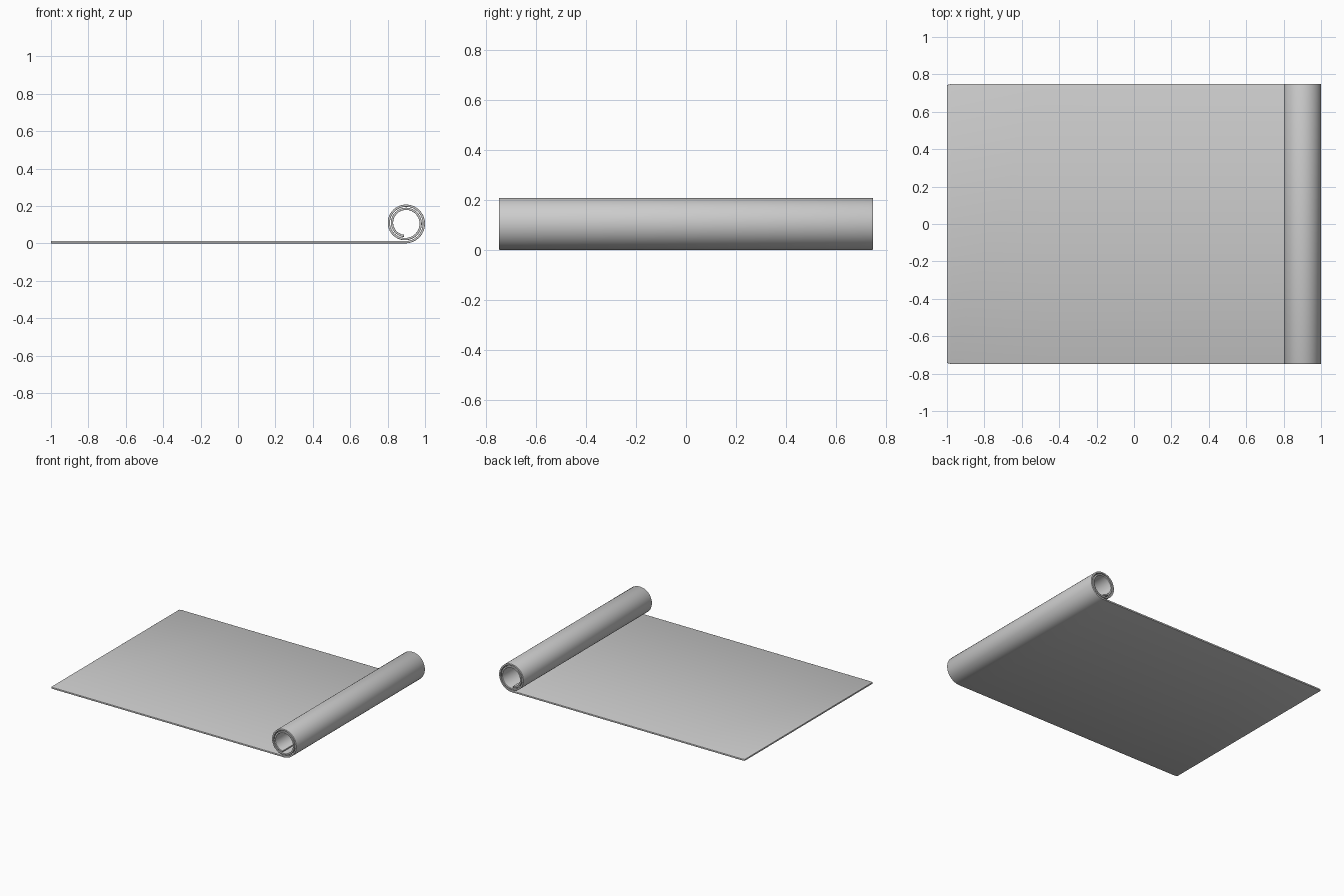
import bpy, bmesh, math

if "Cube" in bpy.data.objects:
    bpy.data.objects.remove(bpy.data.objects["Cube"])

THICK, HALF_W = 0.012, 0.748
CX, CZ = 0.896, 0.108          # roll centre
R0, PITCH, TURNS = 0.102, 0.017, 1.98
STEPS = 128

# side profile: flat sheet running into an inward spiral
flat_z = THICK / 2
path = [(x, flat_z) for x in (-1.0, -0.98, -0.5, 0.0, 0.5, 0.8)]
for i in range(STEPS + 1):
    t = TURNS * i / STEPS
    a = -math.pi / 2 + 2 * math.pi * t
    r = R0 - PITCH * t
    path.append((CX + r * math.cos(a), CZ + r * math.sin(a)))

# ribbon swept across the width, with slightly eased outer corners
bm = bmesh.new()
rows = []
for i, (x, z) in enumerate(path):
    w = HALF_W - (0.005 if i == 0 else 0)
    rows.append([bm.verts.new((x, y, z)) for y in (-w, w)])
for a, b in zip(rows, rows[1:]):
    bm.faces.new((a[0], b[0], b[1], a[1]))
mesh = bpy.data.meshes.new("rolled_mat")
bm.to_mesh(mesh)
bm.free()
mat = bpy.data.objects.new("rolled_mat", mesh)
bpy.context.collection.objects.link(mat)

# sheet thickness and softened rim
solid = mat.modifiers.new("thickness", 'SOLIDIFY')
solid.thickness = THICK
solid.offset = 0
bevel = mat.modifiers.new("soft_rim", 'BEVEL')
bevel.width = 0.002
bevel.segments = 2
bevel.limit_method = 'ANGLE'
bevel.angle_limit = math.radians(40)

bpy.context.view_layer.objects.active = mat
mat.select_set(True)
bpy.ops.object.shade_smooth_by_angle(angle=math.radians(40))
